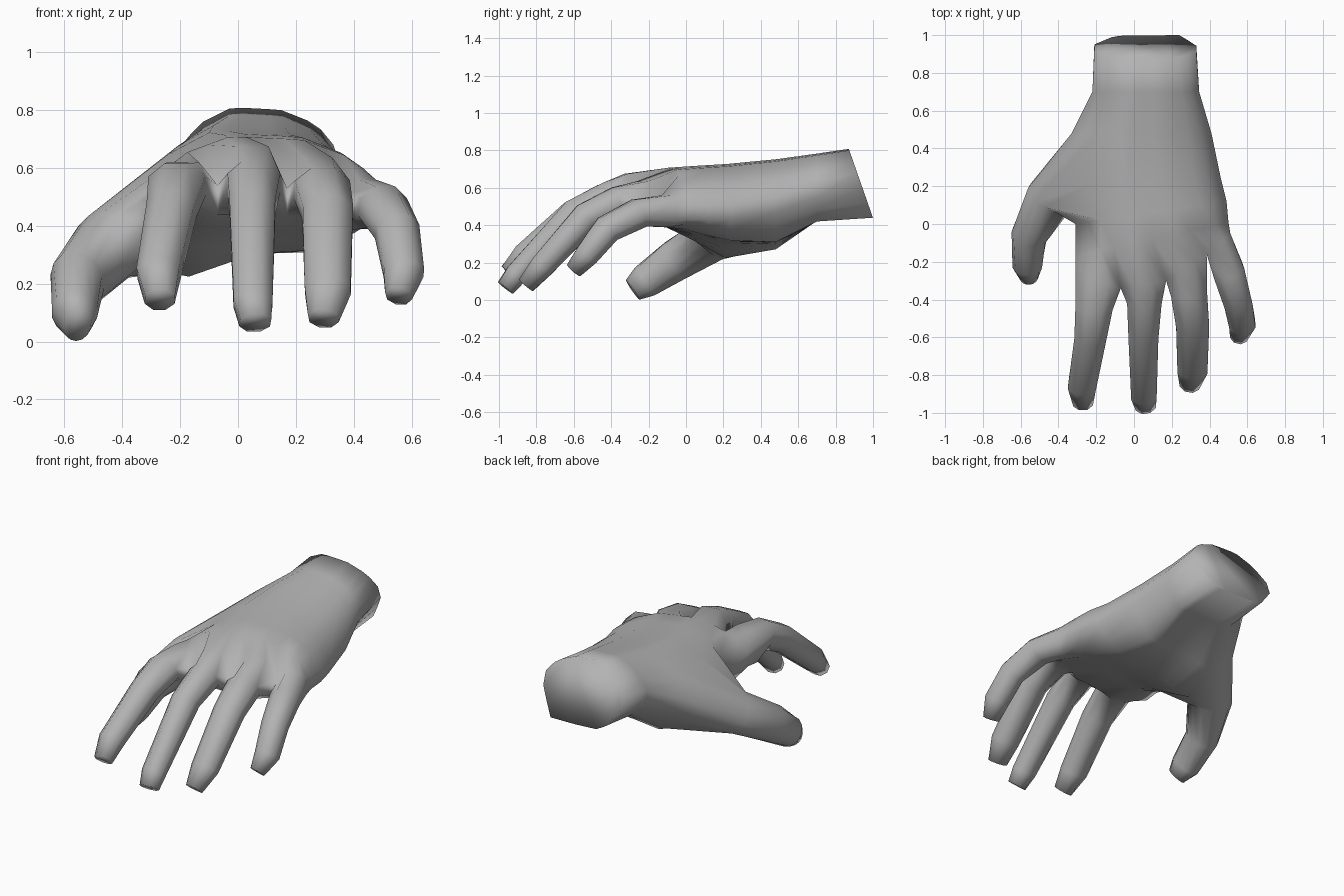
import bpy, bmesh, math
from mathutils import Vector

old = bpy.data.objects.get("Cube")
if old:
    bpy.data.objects.remove(old, do_unlink=True)

# One matte grey skin
skin = bpy.data.materials.new("grey skin")
skin.use_nodes = True
colour = (0.45, 0.45, 0.45, 1)
skin.diffuse_color = colour
skin.node_tree.nodes["Principled BSDF"].inputs["Base Color"].default_value = colour

bm = bmesh.new()
COLS = 13  # points across the back of the hand: three spans per finger


def add_ring(points):
    return [bm.verts.new(p) for p in points]


def skin_rings(rings):
    """Join a row of equal rings with quads."""
    count = len(rings[0])
    for a, b in zip(rings, rings[1:]):
        for i in range(count):
            j = (i + 1) % count
            bm.faces.new((a[i], a[j], b[j], b[i]))


def profile(points, across):
    """Height at a fraction across a piecewise straight outline."""
    for (x0, z0), (x1, z1) in zip(points, points[1:]):
        if across <= x1:
            return z0 + (z1 - z0) * (across - x0) / (x1 - x0)
    return points[-1][1]


def palm_ring(y, left, right, left_z, right_z, top, heel_left, heel_right,
              lean=0, skew=0):
    """Arched back of the hand over a flatter underside, left to right and back."""
    arch = [(0, left_z + 0.04), (0.14, left_z + (top - left_z) * 0.7), (0.35, top),
            (0.66, right_z + (top - right_z) * 0.95),
            (0.89, right_z + (top - right_z) * 0.66), (1, right_z + 0.04)]
    under = [(0, left_z - 0.04), (0.2, heel_left),
             (0.52, heel_left + (heel_right - heel_left) * 0.85),
             (0.84, heel_right), (1, right_z - 0.04)]
    steps = [i / (COLS - 1) for i in range(COLS)]
    points = []
    for outline, order in ((arch, steps), (under, steps[::-1])):
        for f in order:
            z = profile(outline, f)
            points.append((left + (right - left) * f,
                           y + lean * (top - z) + skew * f, z))
    return add_ring(points)


def knuckle_ring(webs, tops, bottoms):
    """Front edge of the palm: webs (x, y, z) with a raised span per finger."""
    rows = []
    for heights, web_rise, trim in ((tops, 0.05, 0.27), (bottoms, -0.05, 0.3)):
        row = []
        for a, b, height in zip(webs, webs[1:], heights):
            a, b = Vector(a), Vector(b)
            row.append(a + Vector((0, 0, web_rise)))
            for f in (trim, 1 - trim):
                p = a.lerp(b, f)
                p.z = height
                row.append(p)
        row.append(Vector(webs[-1]) + Vector((0, 0, web_rise)))
        rows.append(row)
    return add_ring(rows[0] + rows[1][::-1])


def digit_rings(path, sides):
    """Rings along a path of (x, y, z, half width, half height)."""
    centres = [Vector(p[:3]) for p in path]
    rings = []
    for i, (x, y, z, wide, high) in enumerate(path):
        along = centres[min(i + 1, len(path) - 1)] - centres[max(i - 1, 0)]
        side = Vector((0, 0, 1)).cross(along).normalized()
        up = along.cross(side).normalized()
        ring = []
        for k in range(sides):
            angle = math.pi - math.tau * (k + 0.5) / sides
            ring.append(centres[i] + side * wide * math.cos(angle) * 1.07
                        + up * high * math.sin(angle) * 1.07)
        rings.append(add_ring(ring))
    bm.faces.new(rings[-1])
    return rings


# Wrist and palm, from the slanted wrist cut to the knuckles
palm = [
    palm_ring(0.87, -0.21, 0.33, 0.62, 0.64, 0.81, 0.45, 0.44, lean=0.35),
    palm_ring(0.70, -0.22, 0.345, 0.58, 0.59, 0.785, 0.425, 0.42),
    palm_ring(0.48, -0.33, 0.41, 0.46, 0.51, 0.755, 0.265, 0.31),
    palm_ring(0.20, -0.38, 0.46, 0.42, 0.47, 0.73, 0.21, 0.32, skew=0.04),
    palm_ring(0.00, -0.31, 0.49, 0.46, 0.47, 0.72, 0.32, 0.35, skew=0.12),
    palm_ring(-0.17, -0.31, 0.50, 0.50, 0.47, 0.71, 0.40, 0.38, skew=0.18),
    knuckle_ring([(-0.31, -0.26, 0.50), (-0.07, -0.34, 0.49), (0.17, -0.30, 0.48),
                  (0.385, -0.16, 0.46), (0.51, -0.05, 0.47)],
                 (0.62, 0.675, 0.635, 0.56), (0.43, 0.44, 0.43, 0.39)),
]
skin_rings(palm)
bm.faces.new(palm[0])

# Index, middle, ring and little finger, from first joint to blunt tip
fingers = [
    [(-0.21, -0.43, 0.54, 0.10, 0.085), (-0.23, -0.60, 0.455, 0.085, 0.08),
     (-0.275, -0.86, 0.235, 0.075, 0.07), (-0.27, -0.95, 0.145, 0.052, 0.05)],
    [(0.055, -0.41, 0.55, 0.092, 0.085), (0.05, -0.59, 0.465, 0.08, 0.08),
     (0.052, -0.91, 0.135, 0.068, 0.06), (0.06, -0.965, 0.065, 0.054, 0.05)],
    [(0.29, -0.36, 0.525, 0.097, 0.085), (0.31, -0.53, 0.445, 0.088, 0.08),
     (0.31, -0.77, 0.18, 0.08, 0.065), (0.295, -0.855, 0.08, 0.052, 0.048)],
    [(0.50, -0.25, 0.465, 0.085, 0.08), (0.55, -0.42, 0.38, 0.075, 0.075),
     (0.573, -0.53, 0.24, 0.07, 0.065), (0.555, -0.60, 0.158, 0.045, 0.045)],
]
front = palm[-1]
for n, path in enumerate(fingers):
    start = n * 3
    end = 2 * COLS - 1 - start
    base = front[start:start + 4] + front[end - 3:end + 1]
    skin_rings([base] + digit_rings(path, 8))

# Thumb: open the side of the palm and bridge it to the thumb
flank = {v for ring in palm[2:5] for v in ring[:3] + ring[-3:]}
opening = [f for f in bm.faces if all(v in flank for v in f.verts)]
bmesh.ops.delete(bm, geom=opening, context="FACES")
skin_rings(digit_rings([
    (-0.445, 0.14, 0.33, 0.12, 0.12), (-0.555, -0.06, 0.21, 0.09, 0.105),
    (-0.565, -0.22, 0.10, 0.075, 0.085), (-0.555, -0.285, 0.055, 0.045, 0.06)], 14))
rims = [e for e in bm.edges if len(e.link_faces) == 1]
bmesh.ops.bridge_loops(bm, edges=rims)

loose = [v for v in bm.verts if not v.link_faces]
bmesh.ops.delete(bm, geom=loose, context="VERTS")
bmesh.ops.recalc_face_normals(bm, faces=bm.faces)

# Finished hand, smooth all over
mesh = bpy.data.meshes.new("hand")
bm.to_mesh(mesh)
bm.free()
mesh.materials.append(skin)
for face in mesh.polygons:
    face.use_smooth = True
hand = bpy.data.objects.new("hand", mesh)
bpy.context.collection.objects.link(hand)
